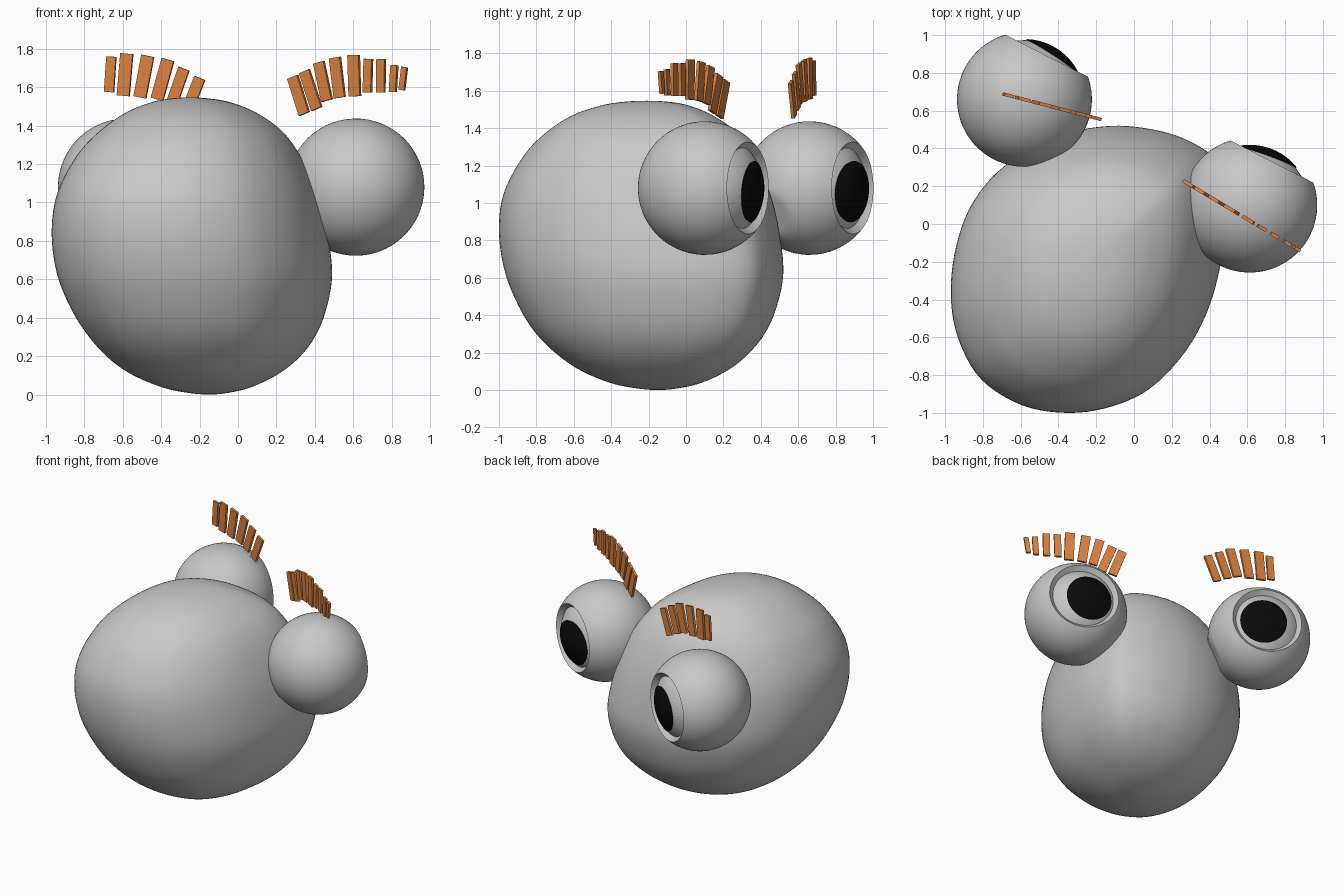
import bpy, bmesh, math
from mathutils import Vector, Matrix

if "Cube" in bpy.data.objects:
    bpy.data.objects.remove(bpy.data.objects["Cube"])


def material(name, rgb):
    m = bpy.data.materials.new(name)
    m.diffuse_color = (*rgb, 1)
    m.use_nodes = True
    m.node_tree.nodes["Principled BSDF"].inputs["Base Color"].default_value = m.diffuse_color
    return m


GREY = material("grey", (0.58, 0.58, 0.58))
BLACK = material("black", (0.003, 0.003, 0.003))
ORANGE = material("orange", (0.70, 0.22, 0.05))


def finish(bm, name, mat, smooth=True):
    bmesh.ops.remove_doubles(bm, verts=bm.verts, dist=1e-5)
    bmesh.ops.recalc_face_normals(bm, faces=bm.faces)
    me = bpy.data.meshes.new(name)
    bm.to_mesh(me)
    bm.free()
    me.materials.append(mat)
    ob = bpy.data.objects.new(name, me)
    bpy.context.collection.objects.link(ob)
    if smooth:
        bpy.ops.object.select_all(action='DESELECT')
        ob.select_set(True)
        bpy.context.view_layer.objects.active = ob
        bpy.ops.object.shade_smooth_by_angle(angle=math.radians(35))
    return ob


def skin(rings):
    """Bridge a list of closed rings; rings of zero size become poles."""
    bm = bmesh.new()
    vr = [[bm.verts.new(p) for p in ring] for ring in rings]
    n = len(vr[0])
    for a, b in zip(vr, vr[1:]):
        for i in range(n):
            j = (i + 1) % n
            bm.faces.new((a[i], a[j], b[j], b[i]))
    return bm


def spline(rows, sub):
    """Smooth curve through rows[1:-1]; the first and last rows only steer it."""
    out = []
    for a, b, c, d in zip(rows, rows[1:], rows[2:], rows[3:]):
        for k in range(sub):
            t = k / sub
            out.append([.5 * (2 * q + (r - p) * t + (2 * p - 5 * q + 4 * r - s) * t * t
                              + (3 * q - p - 3 * r + s) * t ** 3)
                        for p, q, r, s in zip(a, b, c, d)])
    return out + [list(rows[-2])]


# Body: plan outline lofted through height / x-range / y-range levels
LEVELS = [(0, -.15, -.15, -.15, -.15), (.02, -.325, .005, -.33, .015),
          (.06, -.455, .12, -.465, .135), (.12, -.58, .23, -.59, .245),
          (.2, -.685, .325, -.70, .34), (.3, -.775, .40, -.80, .42),
          (.43, -.86, .455, -.885, .48), (.62, -.94, .49, -.965, .52),
          (.84, -.97, .465, -1, .50), (1.05, -.94, .41, -.975, .45),
          (1.25, -.835, .32, -.87, .365), (1.38, -.71, .22, -.745, .27),
          (1.47, -.58, .09, -.605, .14), (1.52, -.455, -.035, -.46, .02),
          (1.54, -.36, -.14, -.345, -.08), (1.547, -.25, -.25, -.21, -.21)]
PLAN = [(-.14, .52), (.1, .50), (.29, .438), (.435, .328), (.49, .1), (.47, -.17),
        (.40, -.45), (.28, -.68), (.10, -.87), (-.1, -.965), (-.33, -1.0),
        (-.58, -.96), (-.805, -.82), (-.93, -.6), (-.97, -.36), (-.94, -.1),
        (-.85, .13), (-.68, .32), (-.42, .465)]


def ghost(r):
    return (r[0], r[2], r[1], r[4], r[3])


def body():
    plan = spline(PLAN[-1:] + PLAN + PLAN[:2], 5)[:-1]
    (x0, x1), (y0, y1) = [(min(c), max(c)) for c in zip(*plan)]
    unit = [((x - x0) / (x1 - x0), (y - y0) / (y1 - y0)) for x, y in plan]
    rows = spline([ghost(LEVELS[1])] + LEVELS + [ghost(LEVELS[-2])], 5)
    rings = [[(a + (b - a) * u, c + (d - c) * v, z) for u, v in unit] for z, a, b, c, d in rows]
    finish(skin(rings), "body", GREY)


def direction(az, pitch):
    az, pitch = math.radians(az), math.radians(pitch)
    return Vector((math.sin(az) * math.cos(pitch), math.cos(az) * math.cos(pitch), math.sin(pitch)))


def lathe(profile, axis, n=64):
    """Spin (radius, angle from axis) points around the axis."""
    q = Vector((0, 0, 1)).rotation_difference(axis)
    rings = []
    for r, a in profile:
        a = math.radians(a)
        rings.append([q @ Vector((r * math.sin(a) * math.cos(math.tau * i / n),
                                  r * math.sin(a) * math.sin(math.tau * i / n),
                                  r * math.cos(a))) for i in range(n)])
    return skin(rings)


# Eyes: outer shell with an opening, inner ball inside it, black pupil cap
def eye(side, centre, pupil_az, flat_dir, flat_dist):
    c = Vector(centre)
    rim = 43.5
    prof = [(.357, 180 - (180 - rim) * i / 36) for i in range(37)]
    prof += [(.313, rim * (1 - i / 14)) for i in range(15)]
    bm = lathe(prof, direction(27, 0))
    n = Vector(flat_dir).normalized()
    for v in bm.verts:          # flattened where it rests against the body
        v.co -= n * max(0, v.co.dot(n) - flat_dist)
        v.co += c
    finish(bm, side + "_eye", GREY)
    bm = lathe([(.311, 31)] + [(.319, 31 * (1 - i / 10)) for i in range(11)],
               direction(pupil_az, -4))
    bmesh.ops.translate(bm, verts=bm.verts, vec=c)
    finish(bm, side + "_pupil", BLACK)


# Eyebrows: a fan of thin slats (x, z, width, height, lean in degrees)
def brow(side, slats, x0, y0, slope):
    yaw = math.atan(slope)
    for i, (x, z, w, h, lean) in enumerate(slats):
        m = (Matrix.Translation((x, y0 + slope * (x - x0), z))
             @ Matrix.Rotation(yaw, 4, 'Z')
             @ Matrix.Rotation(math.radians(lean), 4, 'Y')
             @ Matrix.Diagonal((w / math.cos(yaw), .018, h, 1)))
        bm = bmesh.new()
        bmesh.ops.create_cube(bm, size=1, matrix=m)
        finish(bm, f"{side}_brow_slat_{i + 1}", ORANGE, smooth=False)


body()
eye("right", (.613, .10, 1.08), 20, (-.95, .05, -.28), .32)
eye("left", (-.58, .66, 1.08), 33, (.7, -.6, -.4), .335)
brow("right", [(.315, 1.557, .054, .205, -20), (.378, 1.585, .054, .21, -21),
               (.442, 1.63, .054, .205, -14), (.517, 1.65, .056, .21, -8),
               (.605, 1.66, .058, .215, -2), (.676, 1.66, .042, .175, 2),
               (.744, 1.66, .042, .175, 1), (.81, 1.645, .034, .14, 4),
               (.86, 1.645, .028, .12, 8)], .25, .235, -.6)
brow("left", [(-.665, 1.667, .05, .185, 4), (-.588, 1.665, .065, .22, 5),
              (-.49, 1.655, .065, .22, 11), (-.393, 1.64, .065, .215, 16),
              (-.315, 1.6, .058, .205, 20), (-.235, 1.555, .058, .2, 22)],
     -.7, .69, -.26)
